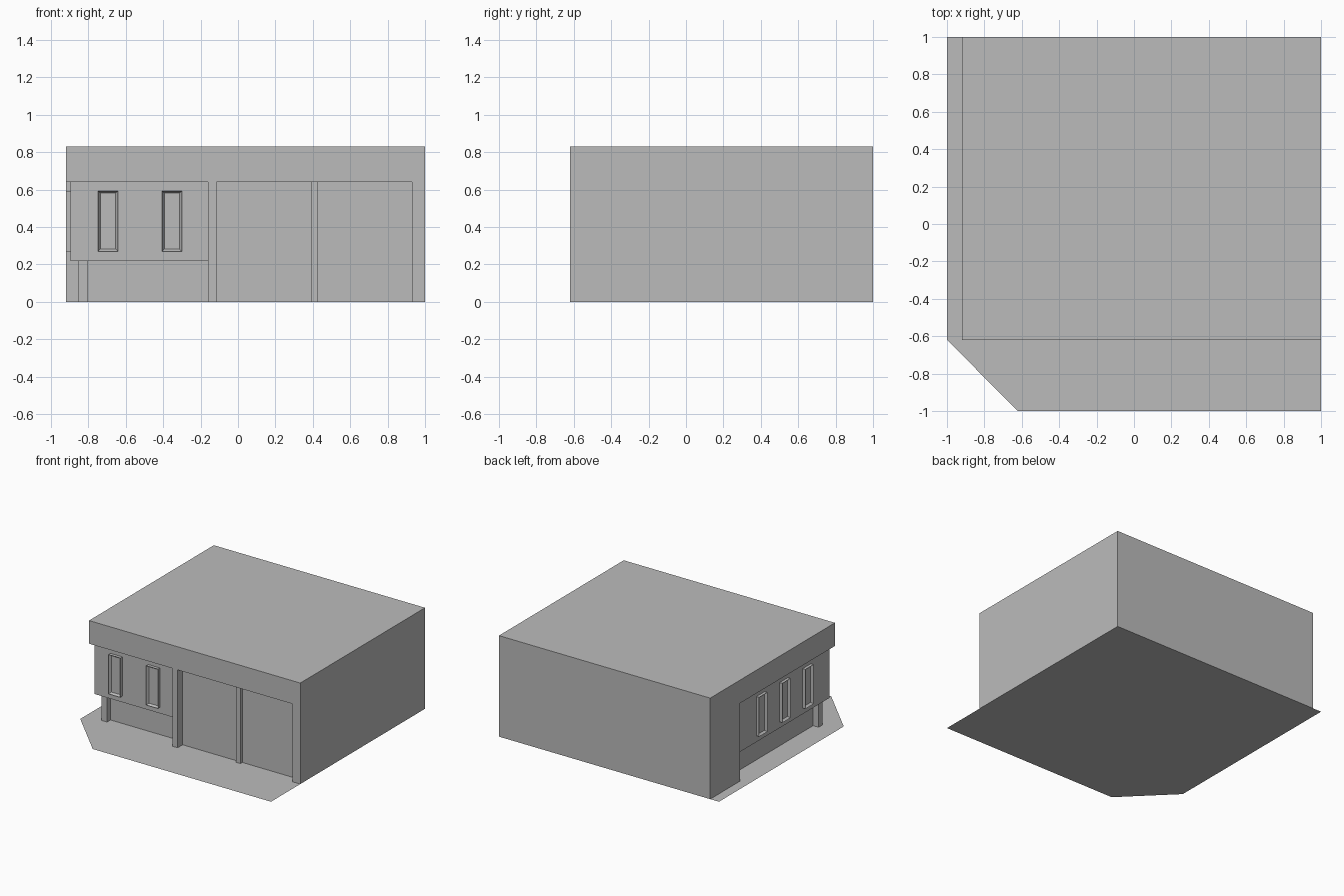
import bpy, bmesh
from mathutils import Vector

if "Cube" in bpy.data.objects:
    bpy.data.objects.remove(bpy.data.objects["Cube"])

grey = bpy.data.materials.new("plain_grey")
grey.use_nodes = True
grey.diffuse_color = (0.5, 0.5, 0.5, 1)
grey.node_tree.nodes["Principled BSDF"].inputs["Base Color"].default_value = (0.5, 0.5, 0.5, 1)


def finish(name, bm):
    mesh = bpy.data.meshes.new(name)
    bm.to_mesh(mesh)
    bm.free()
    mesh.materials.append(grey)
    ob = bpy.data.objects.new(name, mesh)
    bpy.context.collection.objects.link(ob)
    return ob


def box_bm(x, y, z):
    """Box between the given (low, high) pairs."""
    bm = bmesh.new()
    bmesh.ops.create_cube(bm, size=1)
    for v in bm.verts:
        v.co = [pair[0] if c < 0 else pair[1] for c, pair in zip(v.co, (x, y, z))]
    return bm


def box(name, x, y, z):
    return finish(name, box_bm(x, y, z))


def window(name, x, y, z, facing):
    """Framed window: the outward face is inset and sunk."""
    bm = box_bm(x, y, z)
    out = Vector(facing)
    bm.normal_update()
    face = max(bm.faces, key=lambda f: f.normal.dot(out))
    bmesh.ops.inset_region(bm, faces=[face], thickness=0.012, use_even_offset=True)
    bmesh.ops.translate(bm, verts=face.verts[:], vec=out * -0.018)
    return finish(name, bm)


# Paved ground with a clipped front corner
bm = bmesh.new()
outline = [(-1, 1), (1, 1), (1, -1), (-0.62, -1), (-1, -0.62)]
bm.faces.new([bm.verts.new((x, y, 0)) for x, y in reversed(outline)])
bm.normal_update()
finish("ground_slab", bm)

# Building mass with the recessed walls and garage bay cut out
body = box("building_body", (-0.92, 1), (-0.62, 1), (0, 0.83))
cuts = [
    ("side_wall_cut", (-1.2, -0.895), (-1.2, 0.61), (0.2, 0.64)),
    ("front_wall_cut", (-1.2, -0.16), (-1.2, -0.585), (0.2, 0.64)),
    ("side_base_cut", (-1.2, -0.805), (-1.2, 0.61), (-1, 0.22)),
    ("front_base_cut", (-1.2, -0.16), (-1.2, -0.505), (-1, 0.22)),
    ("garage_cut", (-0.115, 0.93), (-1.2, -0.555), (-1, 0.64)),
]
cutters = []
for cut in cuts:
    cutter = box(*cut)
    cutter.hide_render = True
    cutters.append(cutter)
    mod = body.modifiers.new(cut[0], "BOOLEAN")
    mod.operation = "DIFFERENCE"
    mod.solver = "EXACT"
    mod.object = cutter
bpy.context.view_layer.update()
evaluated = body.evaluated_get(bpy.context.evaluated_depsgraph_get())
result = bpy.data.meshes.new_from_object(evaluated)
body.modifiers.clear()
body.data = result
for cutter in cutters:
    bpy.data.objects.remove(cutter)

# Posts
box("corner_post", (-0.855, -0.805), (-0.55, -0.5), (0, 0.22))
box("garage_post", (0.39, 0.428), (-0.58, -0.55), (0, 0.64))

# Windows on the front and on the side
for i, x in enumerate((-0.695, -0.353)):
    window(f"front_window_{i + 1}", (x - 0.053, x + 0.053), (-0.612, -0.58),
           (0.27, 0.593), (0, -1, 0))
for i, y in enumerate((0.31, 0.01, -0.29)):
    window(f"side_window_{i + 1}", (-0.92, -0.89), (y - 0.053, y + 0.053),
           (0.27, 0.593), (-1, 0, 0))
